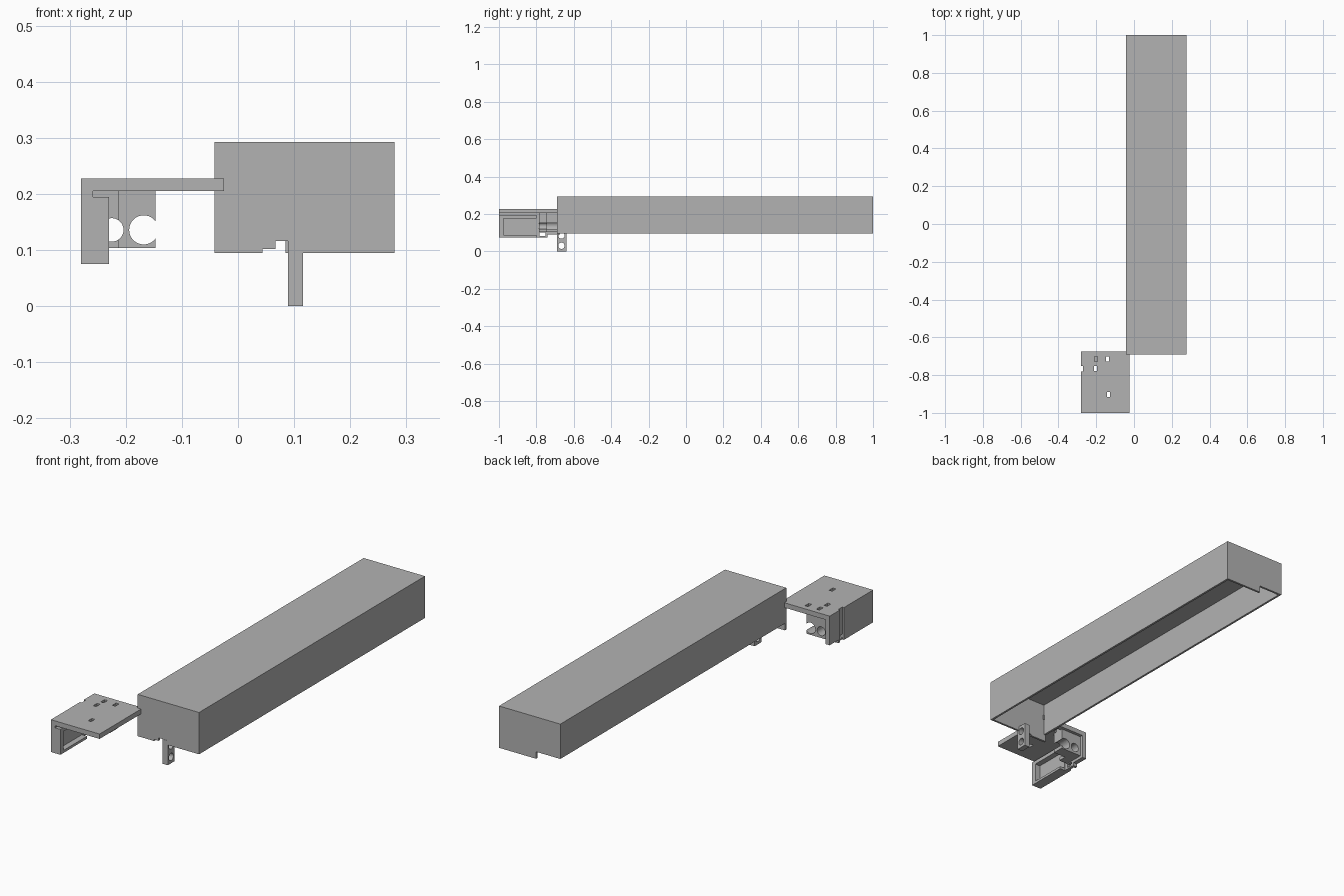
import bpy, bmesh, math
from mathutils import Matrix, Vector

if "Cube" in bpy.data.objects:
    bpy.data.objects.remove(bpy.data.objects["Cube"], do_unlink=True)

grey = bpy.data.materials.new("plain grey")
grey.use_nodes = True
grey.diffuse_color = (0.45, 0.45, 0.45, 1)
grey.node_tree.nodes["Principled BSDF"].inputs["Base Color"].default_value = grey.diffuse_color


def add_box(bm, x, y, z):
    lo, hi = Vector((x[0], y[0], z[0])), Vector((x[1], y[1], z[1]))
    m = Matrix.Translation((lo + hi) / 2) @ Matrix.Diagonal((*(hi - lo), 1))
    bmesh.ops.create_cube(bm, size=1, matrix=m)


def add_rod(bm, centre, radius, depth, axis):
    turn = Matrix.Rotation(math.pi / 2, 4, "Y" if axis == "X" else "X")
    bmesh.ops.create_cone(bm, cap_ends=True, segments=32, radius1=radius, radius2=radius,
                          depth=depth, matrix=Matrix.Translation(centre) @ turn)


def finish(name, bm):
    me = bpy.data.meshes.new(name)
    bm.to_mesh(me)
    bm.free()
    ob = bpy.data.objects.new(name, me)
    bpy.context.scene.collection.objects.link(ob)
    me.materials.append(grey)
    return ob


def box(name, x, y, z):
    bm = bmesh.new()
    add_box(bm, x, y, z)
    return finish(name, bm)


def cut(ob, boxes=(), rods=()):
    """Subtract boxes and rods one at a time, leaving no helper behind."""
    for kind, items in ((add_box, boxes), (add_rod, rods)):
        for args in items:
            bm = bmesh.new()
            kind(bm, *args)
            cutter = finish("cutter", bm)
            cutter.hide_render = True
            mod = ob.modifiers.new("cut", "BOOLEAN")
            mod.operation, mod.solver, mod.object = "DIFFERENCE", "EXACT", cutter
            graph = bpy.context.evaluated_depsgraph_get()
            graph.update()
            me = bpy.data.meshes.new_from_object(ob.evaluated_get(graph))
            ob.modifiers.clear()
            ob.data = me
            bpy.data.objects.remove(cutter, do_unlink=True)
    me = ob.data
    me.materials.clear()
    me.materials.append(grey)
    me.polygons.foreach_set("material_index", [0] * len(me.polygons))


# Long hollow cover, open below, with a shortened right wall and notched ends
x0, x1, front, back, base, top, t = -0.042, 0.279, -0.69, 1.0, 0.095, 0.293, 0.01
cover = box("long_cover", (x0, x1), (front, back), (base, top))
cut(cover, [
    ((x0 + t, x1 - t), (front + t, back - t), (0, top - t)),
    ((x0 - t, 0.085), (front + t, back + t), (0, 0.128)),
    ((0.067, 0.089), (front - t, front + 2 * t), (0, 0.116)),
    ((0.044, 0.068), (front - t, front + 2 * t), (0, 0.102)),
])

# Hanging tab with two cross holes
tab = box("hanging_tab", (0.089, 0.116), (front - 0.001, -0.64), (0, 0.116))
cut(tab, rods=[((0.1, -0.666, z), 0.017, 0.1, "X") for z in (0.03, 0.085)])

# Bracket top plate with small slots
plate = box("bracket_top_plate", (-0.28, -0.025), (-1, -0.675), (0.205, 0.228))
slots = [(-0.2, -0.715), (-0.14, -0.715), (-0.205, -0.765), (-0.135, -0.903)]
cut(plate, [((x - 0.008, x + 0.008), (y - 0.014, y + 0.014), (0.19, 0.25)) for x, y in slots]
    + [((-0.3, -0.271), (-0.782, -0.752), (0.19, 0.25))])

# Bracket side wall with an outer groove and a stepped lower corner
wall = box("bracket_side_wall", (-0.28, -0.258), (-1, -0.675), (0.075, 0.205))
cut(wall, [
    ((-0.3, -0.271), (-0.782, -0.752), (0, 0.3)),
    ((-0.3, -0.2), (-0.782, -0.752), (0.083, 0.1)),
    ((-0.3, -0.2), (-0.74, -0.6), (0, 0.09)),
])

# Raised frame on the inner side of the wall, open towards the back
frame = box("bracket_side_frame", (-0.258, -0.23), (-1, -0.8), (0.075, 0.195))
cut(frame, [((-0.257, -0.2), (-0.977, -0.7), (0.087, 0.177))])

# Rear block and clamp plate, each bored from front to back
bores = [((-0.225, -0.74, 0.136), 0.021, 0.3, "Y"), ((-0.168, -0.74, 0.136), 0.026, 0.3, "Y")]
block = box("bracket_rear_block", (-0.258, -0.212), (-0.785, -0.69), (0.104, 0.205))
clamp = box("bracket_clamp_plate", (-0.212, -0.147), (-0.745, -0.69), (0.104, 0.205))
for part in (block, clamp):
    cut(part, rods=bores)
